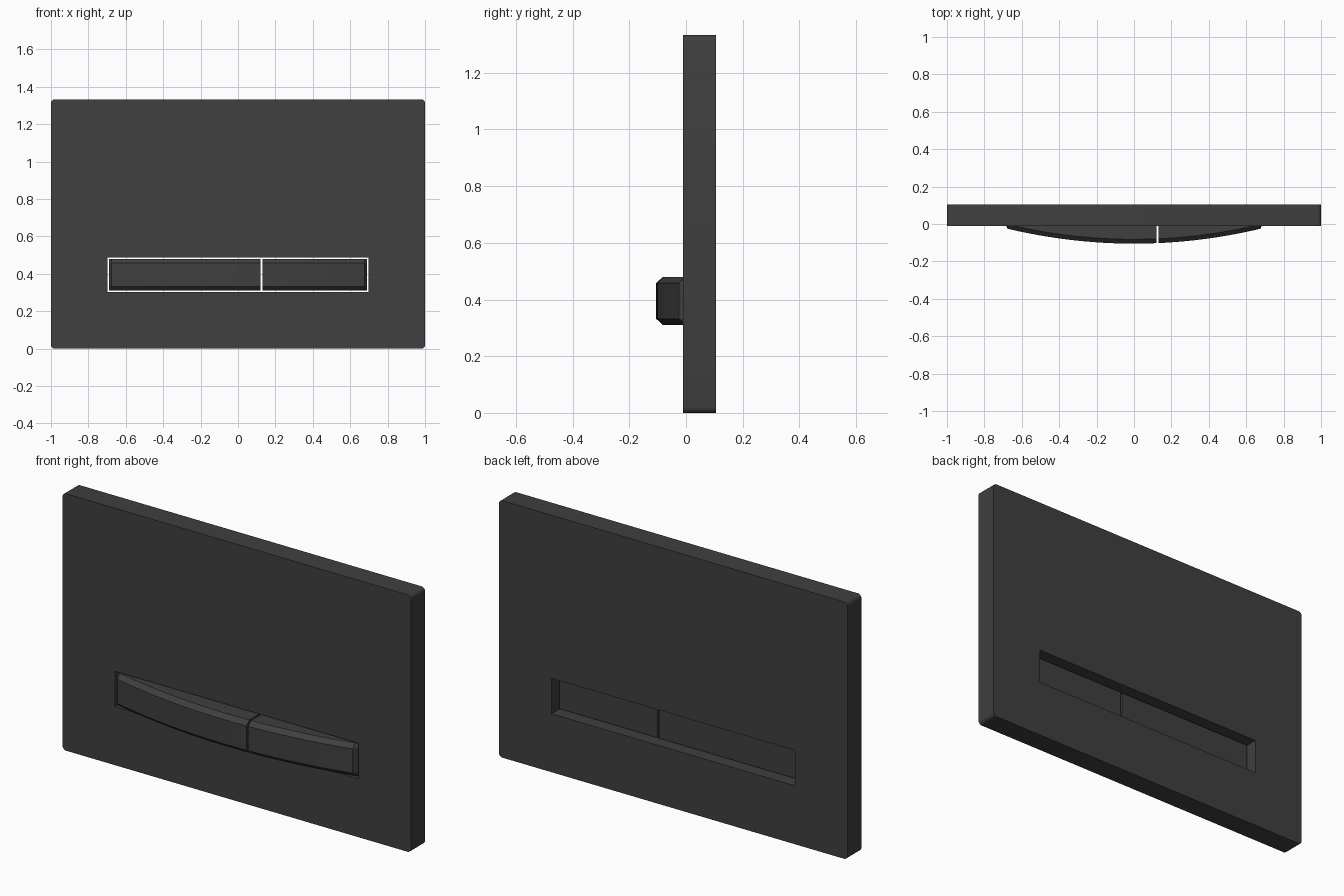
import bpy, bmesh, math

if "Cube" in bpy.data.objects:
    bpy.data.objects.remove(bpy.data.objects["Cube"])

# Single dark finish
finish = bpy.data.materials.new("charcoal")
finish.use_nodes = True
colour = (0.05, 0.05, 0.05, 1)
finish.diffuse_color = colour
finish.node_tree.nodes["Principled BSDF"].inputs["Base Color"].default_value = colour

WIDTH, HEIGHT = 2.0, 1.333
FRONT, BACK = -0.01, 0.105
SLOT = (-0.699, 0.699, 0.303, 0.487)


def smooth(obj):
    bpy.ops.object.select_all(action='DESELECT')
    obj.select_set(True)
    bpy.context.view_layer.objects.active = obj
    bpy.ops.object.shade_smooth_by_angle(angle=math.radians(25))


def rounded_rectangle(x0, x1, z0, z1, r, steps=4):
    if not r:
        return [(x0, z0), (x1, z0), (x1, z1), (x0, z1)]
    points = []
    corners = [(x1 - r, z1 - r), (x0 + r, z1 - r), (x0 + r, z0 + r), (x1 - r, z0 + r)]
    for i, (cx, cz) in enumerate(corners):
        for s in range(steps + 1):
            a = math.pi / 2 * (i + s / steps)
            points.append((cx + r * math.cos(a), cz + r * math.sin(a)))
    return points


# Wall plate: rounded outline with a slot cut through, extruded
outline = bpy.data.curves.new("wall_plate", 'CURVE')
outline.dimensions = '2D'
outline.fill_mode = 'BOTH'
outline.extrude = (BACK - FRONT) / 2
for loop in (rounded_rectangle(-WIDTH / 2, WIDTH / 2, 0, HEIGHT, 0.02),
             rounded_rectangle(*SLOT, 0)):
    spline = outline.splines.new('POLY')
    spline.points.add(len(loop) - 1)
    for point, (x, z) in zip(spline.points, loop):
        point.co = (x, z, 0, 1)
    spline.use_cyclic_u = True
outline.materials.append(finish)
plate = bpy.data.objects.new("wall_plate", outline)
bpy.context.collection.objects.link(plate)
plate.rotation_euler.x = math.pi / 2
plate.location.y = (FRONT + BACK) / 2
bpy.ops.object.select_all(action='DESELECT')
plate.select_set(True)
bpy.context.view_layer.objects.active = plate
bpy.ops.object.convert(target='MESH')
smooth(plate)

# Bowed push buttons with chamfered long edges and outer ends
END, BOTTOM, TOP, CHAMFER = 0.69, 0.31, 0.48, 0.022
BUTTON_BACK = 0.05


def bow(x):
    return -0.105 + 0.083 * (x / END) ** 2


def button(name, inner, outer, steps=14):
    bm = bmesh.new()
    sign = 1 if outer > inner else -1
    last = outer - sign * 0.015
    stations = [(inner + (last - inner) * i / steps, 0) for i in range(steps + 1)]
    stations.append((outer, CHAMFER))
    rings = []
    for x, setback in stations:
        face = bow(x) + setback
        shoulder = bow(x) + CHAMFER + 0.001
        section = [(BUTTON_BACK, BOTTOM), (shoulder, BOTTOM), (face, BOTTOM + CHAMFER),
                   (face, TOP - CHAMFER), (shoulder, TOP), (BUTTON_BACK, TOP)]
        rings.append([bm.verts.new((x, y, z)) for y, z in section])
    for a, b in zip(rings, rings[1:]):
        for i in range(len(a)):
            j = (i + 1) % len(a)
            bm.faces.new((a[i], a[j], b[j], b[i]))
    bm.faces.new(rings[0])
    bm.faces.new(rings[-1])
    bmesh.ops.recalc_face_normals(bm, faces=bm.faces)
    mesh = bpy.data.meshes.new(name)
    bm.to_mesh(mesh)
    bm.free()
    mesh.materials.append(finish)
    obj = bpy.data.objects.new(name, mesh)
    bpy.context.collection.objects.link(obj)
    smooth(obj)


button("large_push_button", 0.12, -END)
button("small_push_button", 0.13, END)
